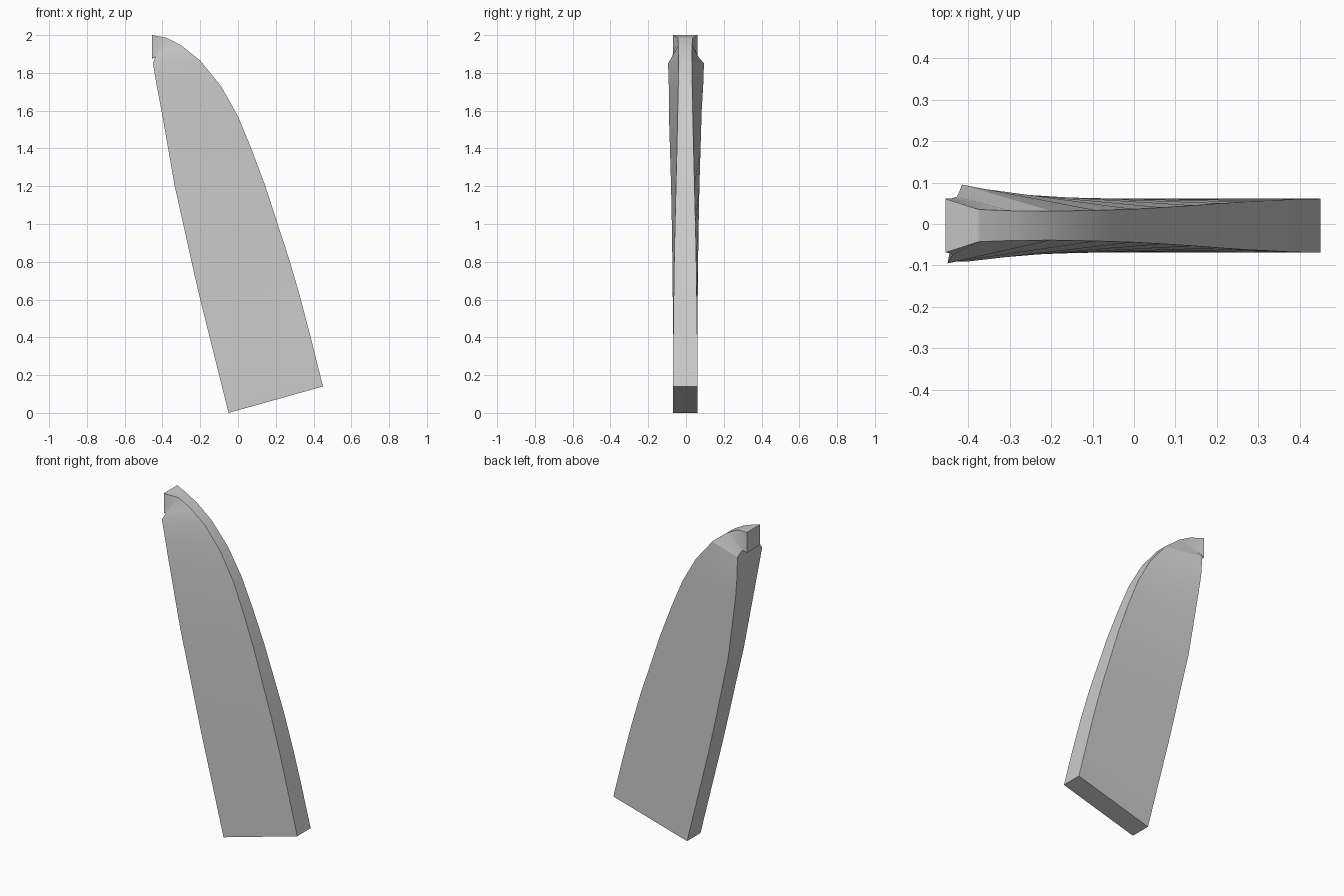
import bpy, bmesh

cube = bpy.data.objects.get("Cube")
if cube:
    bpy.data.objects.remove(cube, do_unlink=True)

grey = bpy.data.materials.new("plain grey")
grey.use_nodes = True
tone = (0.6, 0.6, 0.6, 1)
grey.diffuse_color = tone
grey.node_tree.nodes["Principled BSDF"].inputs["Base Color"].default_value = tone

# Blade stations from root to tip:
# thick edge x, z / thin edge x, z / half thickness of each / twist of thick edge
STATIONS = [
    (-.05, 0, .45, .14, .065, .065, 0),
    (-.125, .3, .39, .38, .065, .064, 0),
    (-.2, .6, .33, .61, .066, .061, 0),
    (-.246, .8, .272, .81, .068, .058, 0),
    (-.29, 1, .21, 1, .071, .054, 0),
    (-.335, 1.2, .145, 1.2, .075, .049, 0),
    (-.37, 1.4, .07, 1.4, .081, .044, .005),
    (-.405, 1.6, 0, 1.57, .087, .04, .01),
    (-.43, 1.73, -.09, 1.73, .091, .037, .02),
    (-.45, 1.85, -.2, 1.865, .095, .035, .035),
    # neck and squared tip
    (-.437, 1.885, -.3, 1.945, .07, .036, .01),
    (-.445, 1.882, -.375, 1.985, .066, .039, .005),
    (-.455, 1.875, -.455, 2, .065, .065, 0),
]


def loft(name, stations, material):
    """Skin four-cornered sections and cap both ends."""
    bm = bmesh.new()
    rings = []
    for lx, lz, rx, rz, thick, thin, twist in stations:
        mid = 0 if thick > .09 else -.004
        corners = [(lx, mid - thick, lz), (rx, -.004 - thin, rz),
                   (rx, -.004 + thin, rz), (lx + twist, mid + thick, lz)]
        rings.append([bm.verts.new(c) for c in corners])
    for a, b in zip(rings, rings[1:]):
        for i in range(4):
            j = (i + 1) % 4
            bm.faces.new((a[i], a[j], b[j], b[i]))
    bm.faces.new(rings[0][::-1])
    bm.faces.new(rings[-1])
    bmesh.ops.recalc_face_normals(bm, faces=bm.faces)
    mesh = bpy.data.meshes.new(name)
    bm.to_mesh(mesh)
    bm.free()
    mesh.materials.append(material)
    obj = bpy.data.objects.new(name, mesh)
    bpy.context.collection.objects.link(obj)
    return obj


# Curved tapering blade
blade = loft("blade", STATIONS, grey)
bpy.context.view_layer.objects.active = blade
blade.select_set(True)
bpy.ops.object.shade_smooth_by_angle(angle=0.3)
